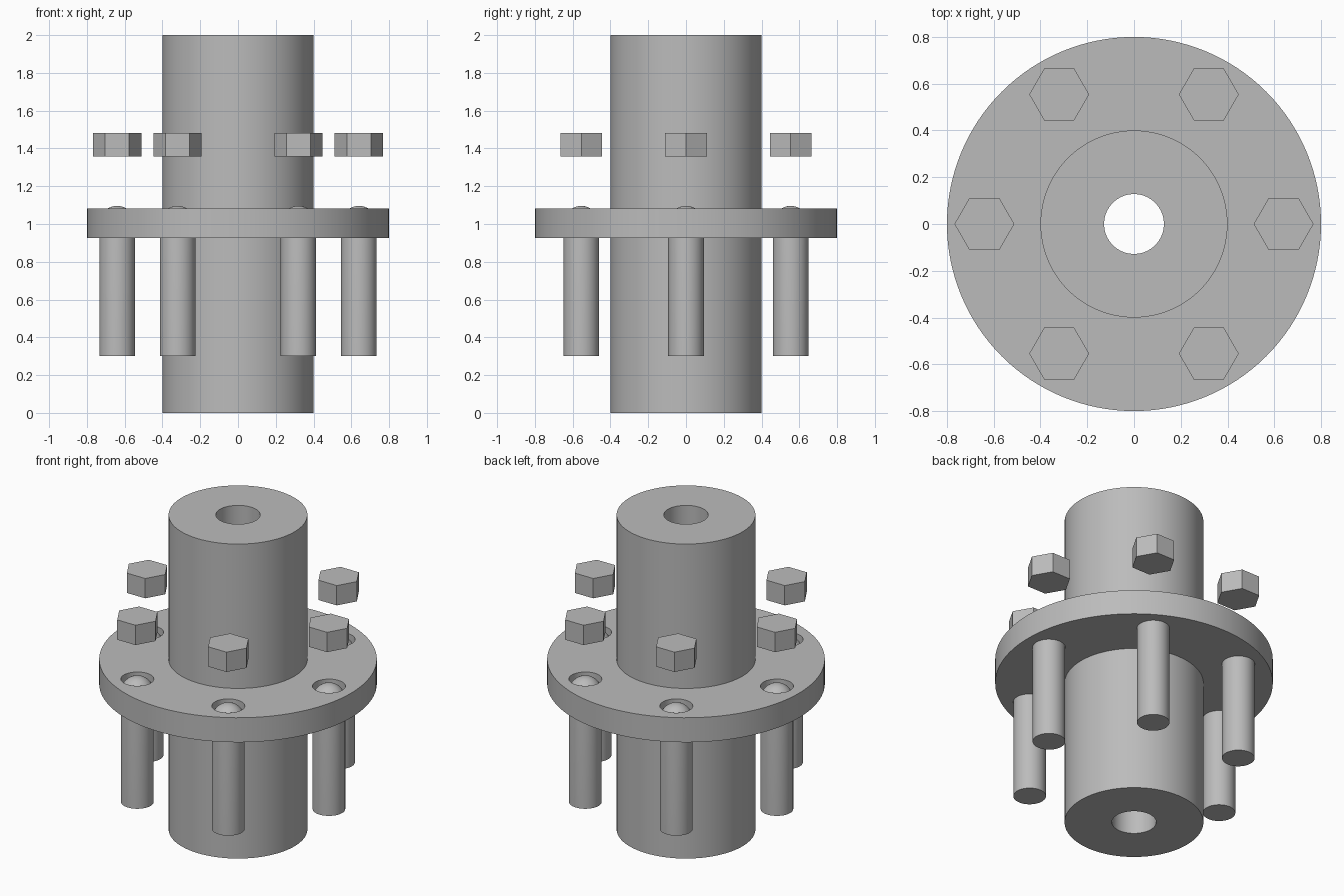
import bpy
import bmesh
from math import sin, cos, pi, radians
from mathutils import Matrix, Vector

cube = bpy.data.objects.get("Cube")
if cube:
    bpy.data.objects.remove(cube, do_unlink=True)

# Overall dimensions
HUB_R, BORE_R, HUB_H = 0.4, 0.128, 2.0
FLANGE_R, FLANGE_Z0, FLANGE_Z1 = 0.8, 0.926, 1.082
BOLT_CIRCLE, BOLT_R, BOLT_Z0, DOME_Z = 0.64, 0.094, 0.3, 1.002
NUT_R, NUT_Z0, NUT_Z1 = 0.128, 1.357, 1.483
SPOTS = [Vector((BOLT_CIRCLE * cos(i * pi / 3), BOLT_CIRCLE * sin(i * pi / 3), 0))
         for i in range(6)]

steel = bpy.data.materials.new("plain_grey")
steel.use_nodes = True
grey = (0.5, 0.5, 0.5, 1)
steel.diffuse_color = grey
steel.node_tree.nodes["Principled BSDF"].inputs["Base Color"].default_value = grey


def lathe(name, profile, place=Vector(), steps=96, closed=False, smooth=True):
    """Spin an (r, z) profile around z to make a solid."""
    bm = bmesh.new()
    verts = [bm.verts.new((r, 0, z)) for r, z in profile]
    edges = [bm.edges.new(pair) for pair in zip(verts, verts[1:])]
    if closed:
        edges.append(bm.edges.new((verts[-1], verts[0])))
    bmesh.ops.spin(bm, geom=verts + edges, axis=(0, 0, 1), cent=(0, 0, 0),
                   angle=2 * pi, steps=steps, use_merge=True)
    bmesh.ops.remove_doubles(bm, verts=bm.verts, dist=1e-5)
    bmesh.ops.recalc_face_normals(bm, faces=bm.faces)
    bm.transform(Matrix.Translation(place))
    mesh = bpy.data.meshes.new(name)
    bm.to_mesh(mesh)
    bm.free()
    mesh.materials.append(steel)
    obj = bpy.data.objects.new(name, mesh)
    bpy.context.collection.objects.link(obj)
    if smooth:
        smooth_sides(obj)
    return obj


def select(obj):
    bpy.ops.object.select_all(action="DESELECT")
    obj.select_set(True)
    bpy.context.view_layer.objects.active = obj


def smooth_sides(obj):
    select(obj)
    bpy.ops.object.shade_smooth_by_angle(angle=radians(30))


def ring(r0, r1, z0, z1):
    return [(r0, z0), (r1, z0), (r1, z1), (r0, z1)]


def rod(r, z0, z1):
    return [(0, z0), (r, z0), (r, z1), (0, z1)]


# Hub with a bore along its full length
lathe("hub", ring(BORE_R, HUB_R, 0, HUB_H), closed=True)

# Flange, drilled at each bolt position
flange = lathe("flange", ring(HUB_R - 0.01, FLANGE_R, FLANGE_Z0, FLANGE_Z1),
               steps=128, closed=True, smooth=False)
for spot in SPOTS:
    drill = lathe("drill", rod(BOLT_R + 0.001, 0.8, 1.2), spot, 48, smooth=False)
    drill.hide_render = True
    select(flange)
    cut = flange.modifiers.new("bolt_hole", "BOOLEAN")
    cut.operation = "DIFFERENCE"
    cut.solver = "EXACT"
    cut.object = drill
    bpy.ops.object.modifier_apply(modifier=cut.name)
    bpy.data.objects.remove(drill, do_unlink=True)
smooth_sides(flange)

# Round-topped bolts and the hexagonal nuts floating above them
dome = [(BOLT_R * cos(t * pi / 24), DOME_Z + BOLT_R * sin(t * pi / 24))
        for t in range(12)] + [(0, DOME_Z + BOLT_R)]
for i, spot in enumerate(SPOTS, 1):
    lathe(f"bolt_{i}", [(0, BOLT_Z0), (BOLT_R, BOLT_Z0)] + dome, spot, 48)
    lathe(f"nut_{i}", rod(NUT_R, NUT_Z0, NUT_Z1), spot, 6, smooth=False)
